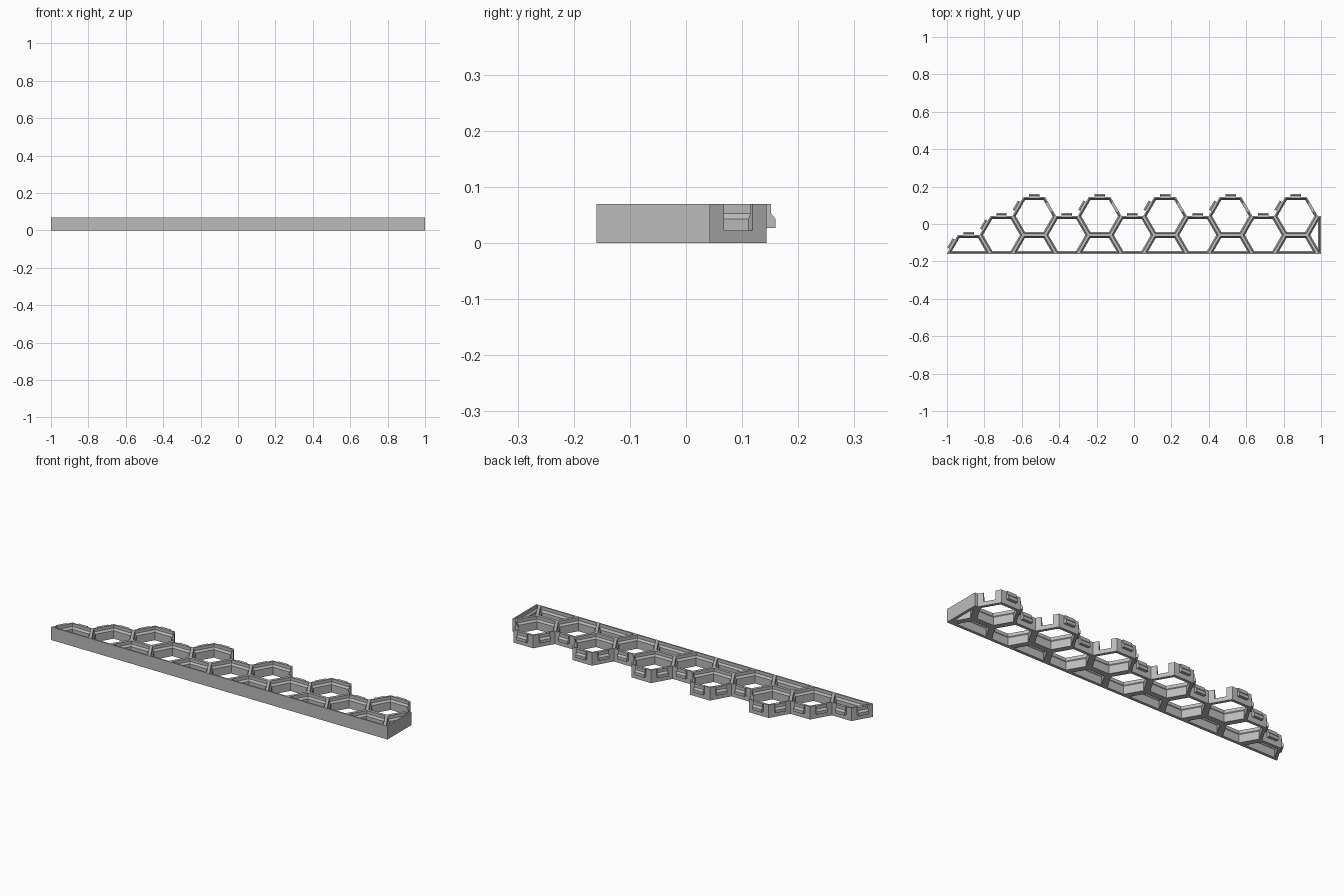
import bpy, bmesh, math
from mathutils import Vector

old = bpy.data.objects.get("Cube")
if old:
    bpy.data.objects.remove(old, do_unlink=True)

FLAT = 0.202                  # flat-to-flat size of one cell
SIDE = FLAT / math.sqrt(3)    # cell edge length
WALL = 0.0155                 # half wall thickness at the bottom
HEIGHT = 0.07
FRONT = -0.1595               # straight front edge
FIRST = -1 + SIDE             # centre of the leftmost cell

grey = bpy.data.materials.new("plain_grey")
grey.use_nodes = True
grey.diffuse_color = (0.5, 0.5, 0.5, 1)
grey.node_tree.nodes["Principled BSDF"].inputs["Base Color"].default_value = (0.5, 0.5, 0.5, 1)


def make_object(name, bm):
    bmesh.ops.recalc_face_normals(bm, faces=bm.faces)
    mesh = bpy.data.meshes.new(name)
    bm.to_mesh(mesh)
    bm.free()
    mesh.materials.append(grey)
    obj = bpy.data.objects.new(name, mesh)
    bpy.context.collection.objects.link(obj)
    return obj


def corners(cx, cy):
    return [Vector((cx + SIDE * math.cos(math.radians(a)),
                    cy + SIDE * math.sin(math.radians(a)))) for a in range(0, 360, 60)]


def inset(poly, d):
    """Move every side of a convex counter-clockwise polygon inward by d."""
    n, out = len(poly), []
    for i, p in enumerate(poly):
        a = (p - poly[i - 1]).normalized()
        b = (poly[(i + 1) % n] - p).normalized()
        na, nb = Vector((-a.y, a.x)), Vector((-b.y, b.x))
        out.append(p + (na + nb) * d / (1 + na.dot(nb)))
    return out


def prism(bm, mid, angle, profile, length):
    """Extrude an (outward, z) profile along a cell side."""
    out = Vector((math.cos(angle), math.sin(angle)))
    along = Vector((-out.y, out.x))
    ends = []
    for s in (-length / 2, length / 2):
        pts = [mid + out * d + along * s for d, z in profile]
        ends.append([bm.verts.new((p.x, p.y, q[1])) for p, q in zip(pts, profile)])
    bm.faces.new(ends[0])
    bm.faces.new(ends[1][::-1])
    n = len(profile)
    for i in range(n):
        j = (i + 1) % n
        bm.faces.new((ends[0][i], ends[0][j], ends[1][j], ends[1][i]))


# Cell layout: half cells on the front edge, then two staggered full rows
cells, hooks, notches = [], [], []


def side(cx, cy, degrees):
    a = math.radians(degrees)
    return Vector((cx, cy)) + Vector((math.cos(a), math.sin(a))) * FLAT / 2, a


for k in range(6):
    x = FIRST + 3 * SIDE * k
    cells.append(corners(x, FRONT)[:4])
    if k == 0:
        hooks += [side(x, FRONT, 90), side(x, FRONT, 150)]
    else:
        y = FRONT + FLAT
        cells.append(corners(x, y))
        hooks += [side(x, y, 90), side(x, y, 150)]
        notches.append(side(x, y, 30))
    x += 1.5 * SIDE
    y = FRONT + FLAT / 2
    if k < 5:
        cells.append(corners(x, y))
        hooks.append(side(x, y, 90))
        if k == 0:
            hooks.append(side(x, y, 150))
    else:
        # End cell cut off by the straight end wall
        c = corners(x, y)
        cells.append([Vector((1, FRONT + FLAT)), c[2], c[3], c[4], Vector((1, FRONT))])

# Honeycomb body: stepped cell walls, with outside faces only on free sides


def key(a, b):
    m = (a + b) / 2
    return round(m.x, 3), round(m.y, 3)


count = {}
for poly in cells:
    for i, p in enumerate(poly):
        k = key(p, poly[i - 1])
        count[k] = count.get(k, 0) + 1

bm = bmesh.new()
levels = [(0, 0), (WALL, 0), (WALL, 0.043), (WALL / 2, 0.053), (WALL / 2, HEIGHT), (0, HEIGHT)]
for poly in cells:
    rings = [[bm.verts.new((p.x, p.y, z)) for p in inset(poly, d)] for d, z in levels]
    for i in range(len(poly)):
        for lo, hi in zip(rings, rings[1:]):
            bm.faces.new((lo[i - 1], lo[i], hi[i], hi[i - 1]))
        if count[key(poly[i], poly[i - 1])] == 1:
            bm.faces.new((rings[-1][i - 1], rings[-1][i], rings[0][i], rings[0][i - 1]))
bmesh.ops.remove_doubles(bm, verts=bm.verts, dist=0.0005)
body = make_object("honeycomb_body", bm)

# Notches through the free right-hand sides
bm = bmesh.new()
for mid, a in notches:
    prism(bm, mid, a, [(-0.03, 0.022), (0.02, 0.022), (0.02, 0.09), (-0.03, 0.09)], 0.059)
cutter = make_object("notch_cutter", bm)
cutter.hide_render = True
cut = body.modifiers.new("notches", 'BOOLEAN')
cut.operation = 'DIFFERENCE'
cut.solver = 'EXACT'
cut.object = cutter
bpy.context.view_layer.objects.active = body
bpy.ops.object.modifier_apply(modifier=cut.name)
bpy.data.objects.remove(cutter, do_unlink=True)

# Connecting hooks on the free top and left-hand sides
bm = bmesh.new()
hook = [(-0.002, 0.027), (0.016, 0.027), (0.016, 0.043), (0.008, 0.053),
        (0.008, HEIGHT - 0.0003), (-0.002, HEIGHT - 0.0003)]
for mid, a in hooks:
    prism(bm, mid, a, hook, 0.056)
make_object("connecting_hooks", bm)
